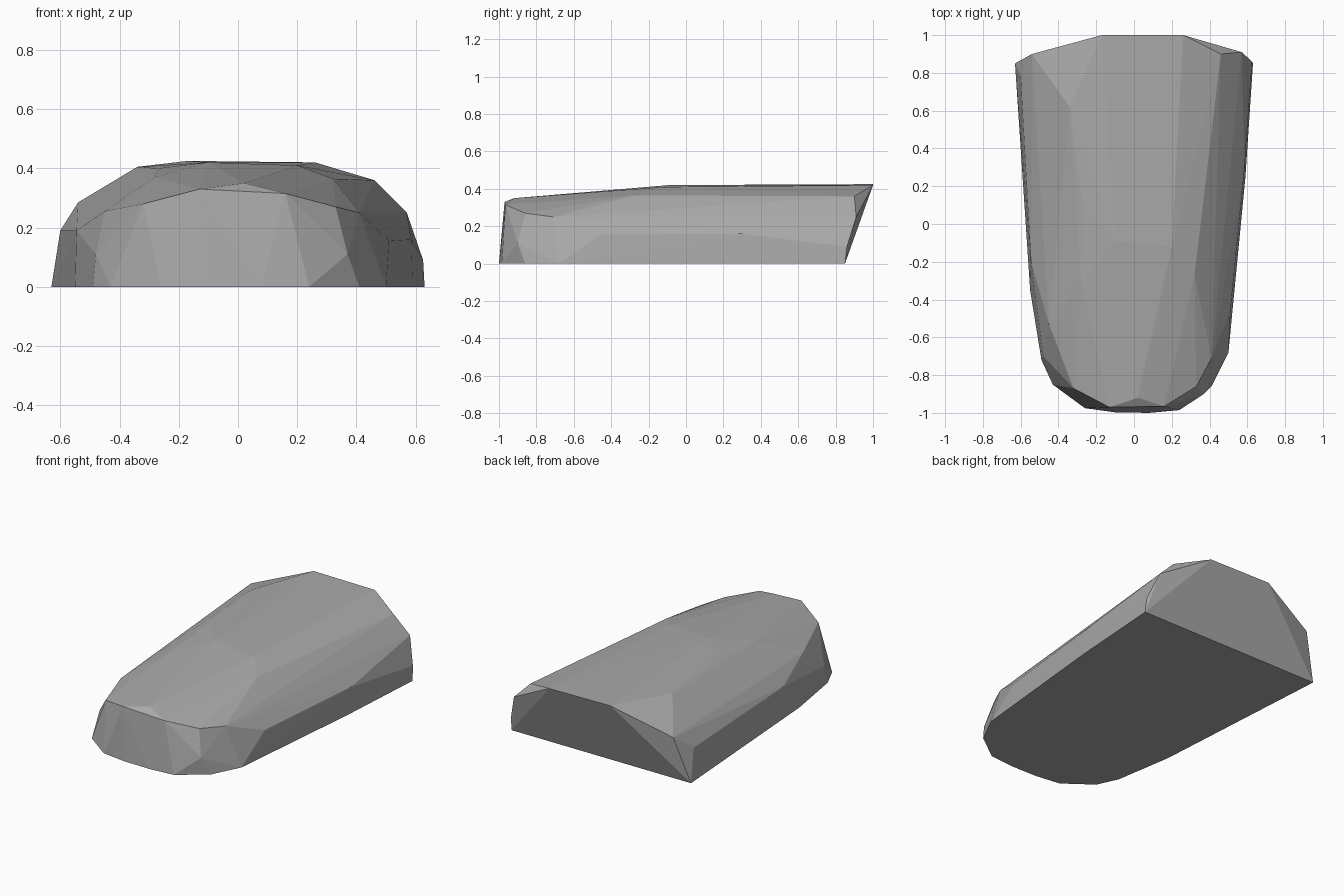
import bpy, bmesh

if "Cube" in bpy.data.objects:
    bpy.data.objects.remove(bpy.data.objects["Cube"])

# Corner points of the faceted shell, grouped by region
BASE = [(-.63, .85), (-.55, -.35), (-.49, -.72), (-.43, -.85), (-.26, -.975), (-.1, -.997),
        (.08, -1), (.24, -.985), (.41, -.86), (.5, -.68), (.59, .25), (.63, .85)]
REAR = [(-.6, .78, .19), (-.54, .9, .285), (-.17, 1, .425), (.26, 1, .42),
        (.46, .9, .36), (.57, .91, .25), (.625, .86, .09)]
FRONT = [(-.48, -.7, .11), (-.32, -.87, .28), (-.13, -.97, .33), (.02, -.92, .35),
         (.16, -.965, .315), (.33, -.86, .27), (.41, -.71, .25), (.37, -.9, .11)]
ROOF = [(-.34, .62, .405), (-.27, .1, .4), (-.1, -.09, .42), (.2, -.12, .41),
        (-.28, -.3, .37), (.32, -.27, .365)]
SIDES = [(-.545, -.2, .19), (-.45, -.53, .255), (.51, -.46, .155), (.585, .3, .16)]

# Shell: convex skin around the corner points
bm = bmesh.new()
for p in [(x, y, 0) for x, y in BASE] + REAR + FRONT + ROOF + SIDES:
    bm.verts.new(p)
res = bmesh.ops.convex_hull(bm, input=bm.verts[:])
loose = [v for v in bm.verts if not v.link_faces]
bmesh.ops.delete(bm, geom=loose, context='VERTS')
bmesh.ops.dissolve_limit(bm, angle_limit=.01, verts=bm.verts[:], edges=bm.edges[:])
bmesh.ops.recalc_face_normals(bm, faces=bm.faces[:])

mesh = bpy.data.meshes.new("shell")
bm.to_mesh(mesh)
bm.free()
shell = bpy.data.objects.new("shell", mesh)
bpy.context.collection.objects.link(shell)

grey = bpy.data.materials.new("grey")
grey.diffuse_color = (.4, .4, .4, 1)
grey.use_nodes = True
grey.node_tree.nodes["Principled BSDF"].inputs["Base Color"].default_value = grey.diffuse_color
mesh.materials.append(grey)
